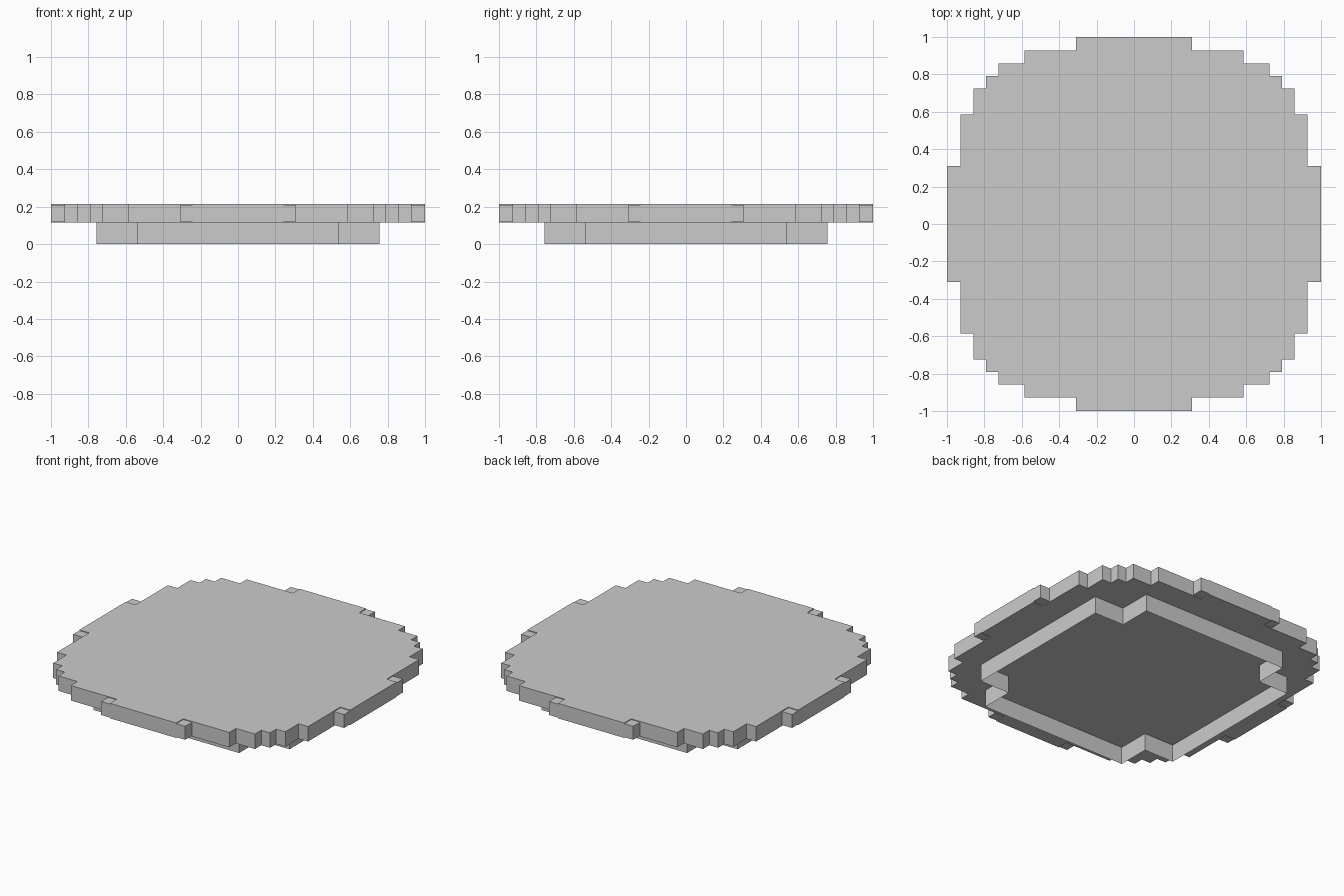
import bpy, bmesh

if "Cube" in bpy.data.objects:
    bpy.data.objects.remove(bpy.data.objects["Cube"])

Z_SPLIT, Z_TOP = 0.115, 0.215


def stepped_outline(quarter):
    """Mirror a quarter outline (from +x side round to +y side) into a closed loop."""
    half = quarter + [(-x, y) for x, y in reversed(quarter)]
    return half + [(-x, -y) for x, y in half]


def extruded(name, outline, z0, z1, bottom=True, top=True):
    bm = bmesh.new()
    lo = [bm.verts.new((x, y, z0)) for x, y in outline]
    hi = [bm.verts.new((x, y, z1)) for x, y in outline]
    n = len(outline)
    for i in range(n):
        j = (i + 1) % n
        bm.faces.new((lo[i], lo[j], hi[j], hi[i]))
    if top:
        bm.faces.new(hi)
    if bottom:
        bm.faces.new(lo[::-1])
    mesh = bpy.data.meshes.new(name)
    bm.to_mesh(mesh)
    bm.free()
    obj = bpy.data.objects.new(name, mesh)
    bpy.context.collection.objects.link(obj)
    return obj


# Stepped round plate; the outermost row stops short of its end blocks
plate = [(1.0, 0.245), (0.927, 0.245), (0.927, 0.585), (0.857, 0.585),
         (0.857, 0.725), (0.79, 0.725), (0.79, 0.79), (0.725, 0.79),
         (0.725, 0.857), (0.585, 0.857), (0.585, 0.927), (0.245, 0.927),
         (0.245, 1.0)]
extruded("round_plate", stepped_outline(plate), Z_SPLIT, Z_TOP)

# Slightly thinner blocks finishing the four outermost rows
for sx in (-1, 1):
    for sy in (-1, 1):
        for swap in (False, True):
            xs, ys = sorted((sx * 0.245, sx * 0.31)), sorted((sy * 0.927, sy * 1.0))
            if swap:
                xs, ys = sorted((sx * 0.927, sx * 1.0)), sorted((sy * 0.245, sy * 0.31))
            box = [(xs[0], ys[0]), (xs[1], ys[0]), (xs[1], ys[1]), (xs[0], ys[1])]
            extruded("edge_block", box, Z_SPLIT + 0.005, Z_TOP - 0.005)

# Thin-walled base skirt, open underneath
skirt = [(0.757, 0.538), (0.538, 0.538), (0.538, 0.757)]
extruded("base_skirt", stepped_outline(skirt), 0, Z_SPLIT, bottom=False, top=False)
